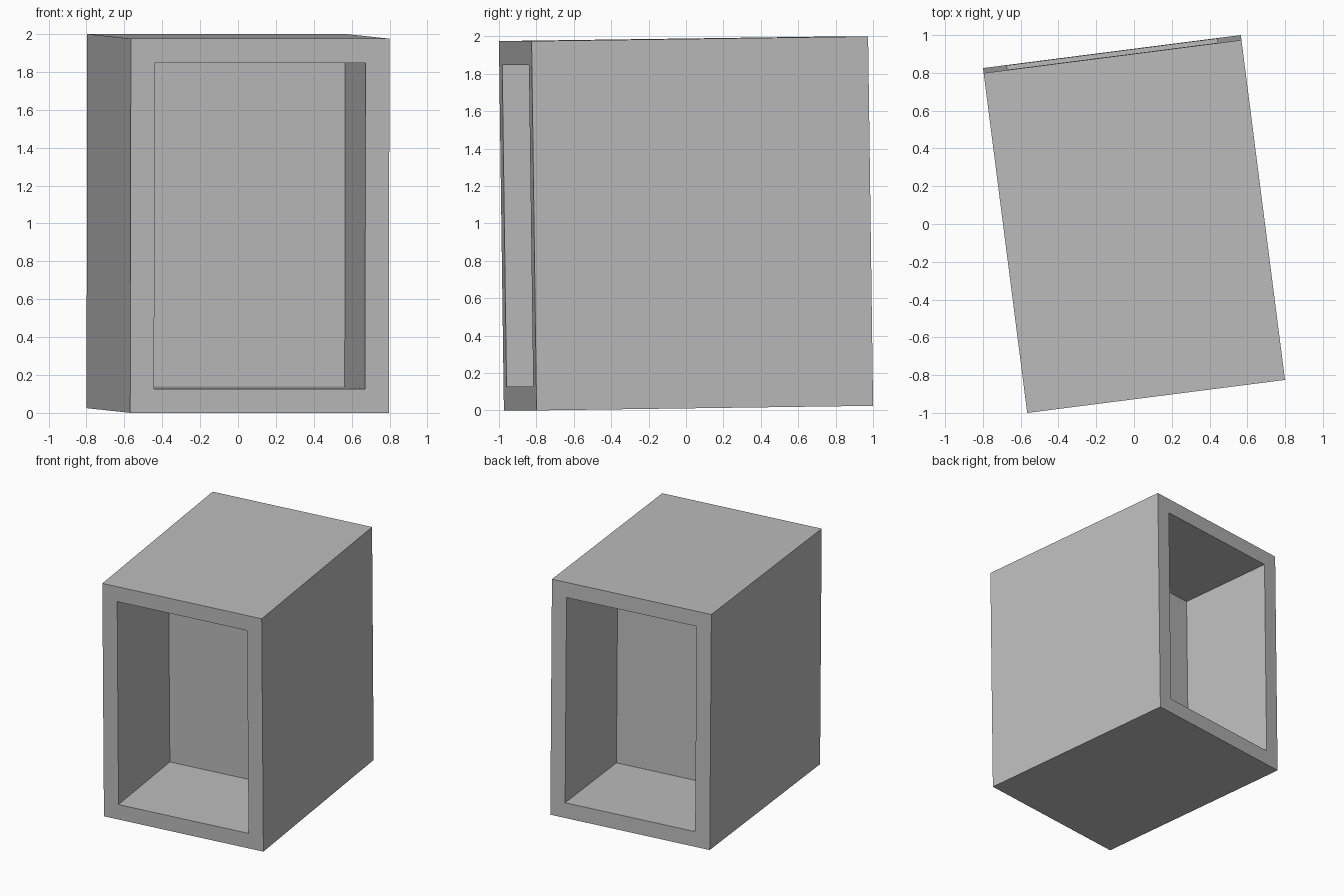
import bpy
import bmesh
from math import radians
from mathutils import Matrix

cube = bpy.data.objects.get("Cube")
if cube:
    bpy.data.objects.remove(cube, do_unlink=True)

WIDTH, DEPTH, HEIGHT = 1.376, 1.814, 1.975
WALL = 0.127
RECESS = (DEPTH - WALL) / 2  # leaves one wall between the two recesses

# Plain grey finish
grey = bpy.data.materials.new("plain_grey")
grey.use_nodes = True
colour = (0.5, 0.5, 0.5, 1)
grey.diffuse_color = colour
grey.node_tree.nodes["Principled BSDF"].inputs["Base Color"].default_value = colour

# Cabinet body
bm = bmesh.new()
bmesh.ops.create_cube(bm, size=1, matrix=Matrix.Diagonal((WIDTH, DEPTH, HEIGHT, 1)))
bm.normal_update()

# Open recesses, sunk into the front and the back
for face in [f for f in bm.faces if abs(f.normal.y) > 0.9]:
    inward = -face.normal.copy()
    bmesh.ops.inset_region(bm, faces=[face], thickness=WALL, use_even_offset=True)
    sunk = bmesh.ops.extrude_face_region(bm, geom=[face])["geom"]
    bmesh.ops.delete(bm, geom=[face], context='FACES_ONLY')
    verts = [g for g in sunk if isinstance(g, bmesh.types.BMVert)]
    bmesh.ops.translate(bm, verts=verts, vec=inward * RECESS)
bmesh.ops.recalc_face_normals(bm, faces=bm.faces)

mesh = bpy.data.meshes.new("open_cabinet")
bm.to_mesh(mesh)
bm.free()
mesh.materials.append(grey)

# Set down slightly tilted and turned
cabinet = bpy.data.objects.new("open_cabinet", mesh)
cabinet.rotation_euler = (radians(0.78), 0, radians(7.3))
cabinet.location.z = 1
bpy.context.collection.objects.link(cabinet)
